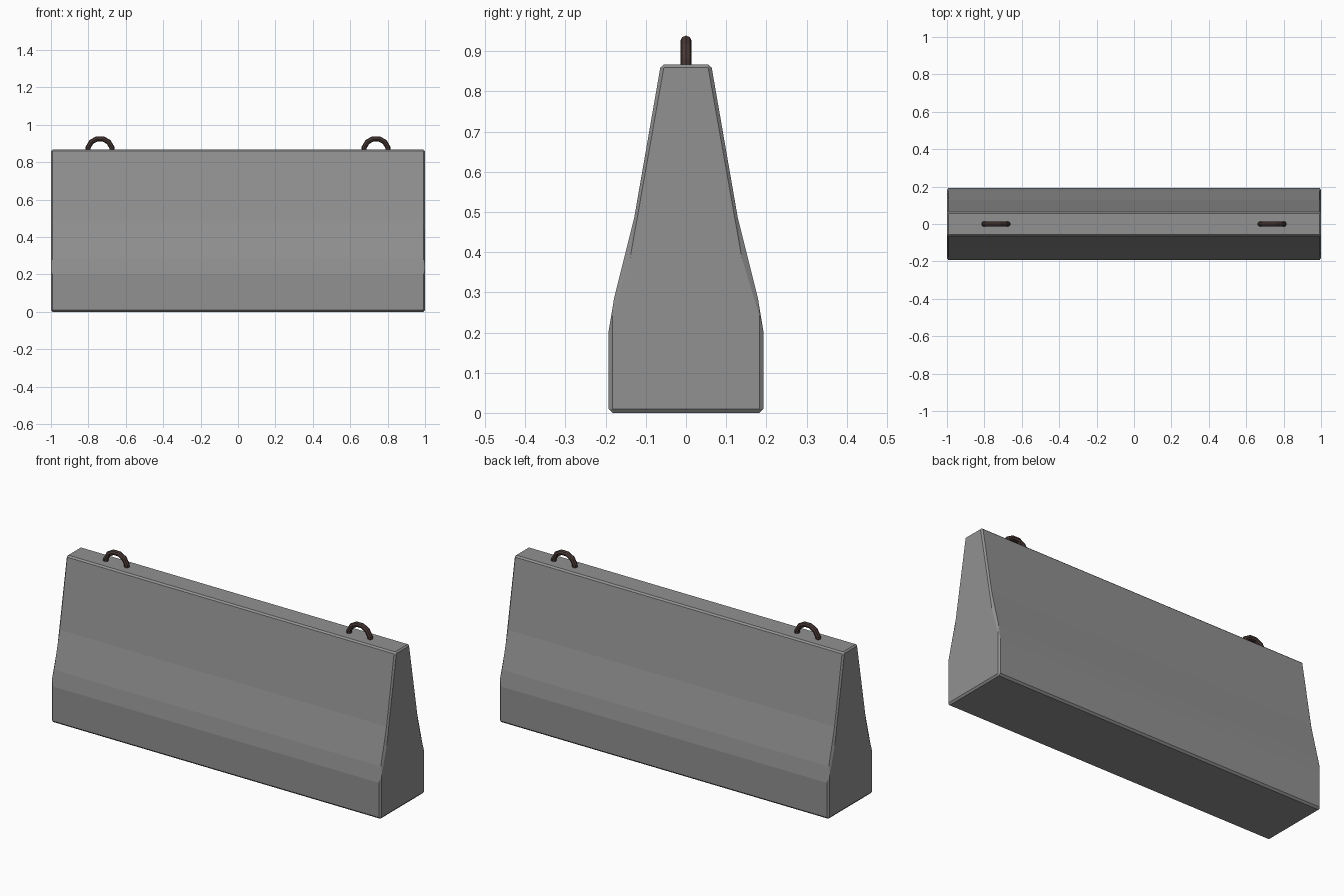
import bpy, bmesh, math

if "Cube" in bpy.data.objects:
    bpy.data.objects.remove(bpy.data.objects["Cube"])

# Half profiles (y, z): full section just inside the ends, and the chamfered end face
outer = [(0.183, 0.0), (0.193, 0.01), (0.193, 0.2), (0.179, 0.285),
         (0.129, 0.485), (0.064, 0.859), (0.055, 0.867)]
end = [(0.183, 0.01), (0.183, 0.01), (0.183, 0.24), (0.183, 0.24),
       (0.139, 0.385), (0.055, 0.86), (0.055, 0.86)]


def ring(bm, half, x):
    pts = half + [(-y, z) for y, z in reversed(half)]
    return [bm.verts.new((x, y, z)) for y, z in pts]


# Concrete barrier body: lofted along x through four sections
bm = bmesh.new()
rings = [ring(bm, h, x) for h, x in
         ((end, -1.0), (outer, -0.992), (outer, 0.992), (end, 1.0))]
n = len(rings[0])
for a, b in zip(rings, rings[1:]):
    for i in range(n):
        j = (i + 1) % n
        bm.faces.new((a[i], a[j], b[j], b[i]))
bm.faces.new(rings[0])
bm.faces.new(rings[-1])
bmesh.ops.remove_doubles(bm, verts=bm.verts, dist=0.0005)
bmesh.ops.recalc_face_normals(bm, faces=bm.faces)
mesh = bpy.data.meshes.new("barrier_body")
bm.to_mesh(mesh)
bm.free()
body = bpy.data.objects.new("barrier_body", mesh)
bpy.context.collection.objects.link(body)

concrete = bpy.data.materials.new("concrete")
concrete.diffuse_color = (0.285, 0.285, 0.285, 1)
concrete.use_nodes = True
concrete.node_tree.nodes["Principled BSDF"].inputs["Base Color"].default_value = concrete.diffuse_color
mesh.materials.append(concrete)

rust = bpy.data.materials.new("rusty_steel")
rust.diffuse_color = (0.068, 0.042, 0.036, 1)
rust.use_nodes = True
rust.node_tree.nodes["Principled BSDF"].inputs["Base Color"].default_value = rust.diffuse_color

# Lifting loops: low-poly steel rings half sunk into the top
for side, x in (("left", -0.738), ("right", 0.738)):
    bpy.ops.mesh.primitive_torus_add(
        major_segments=12, minor_segments=8, major_radius=0.066,
        minor_radius=0.014, location=(x, 0, 0.8615),
        rotation=(math.pi / 2, math.radians(15), 0))
    loop = bpy.context.object
    loop.name = side + "_lifting_loop"
    loop.data.materials.append(rust)
